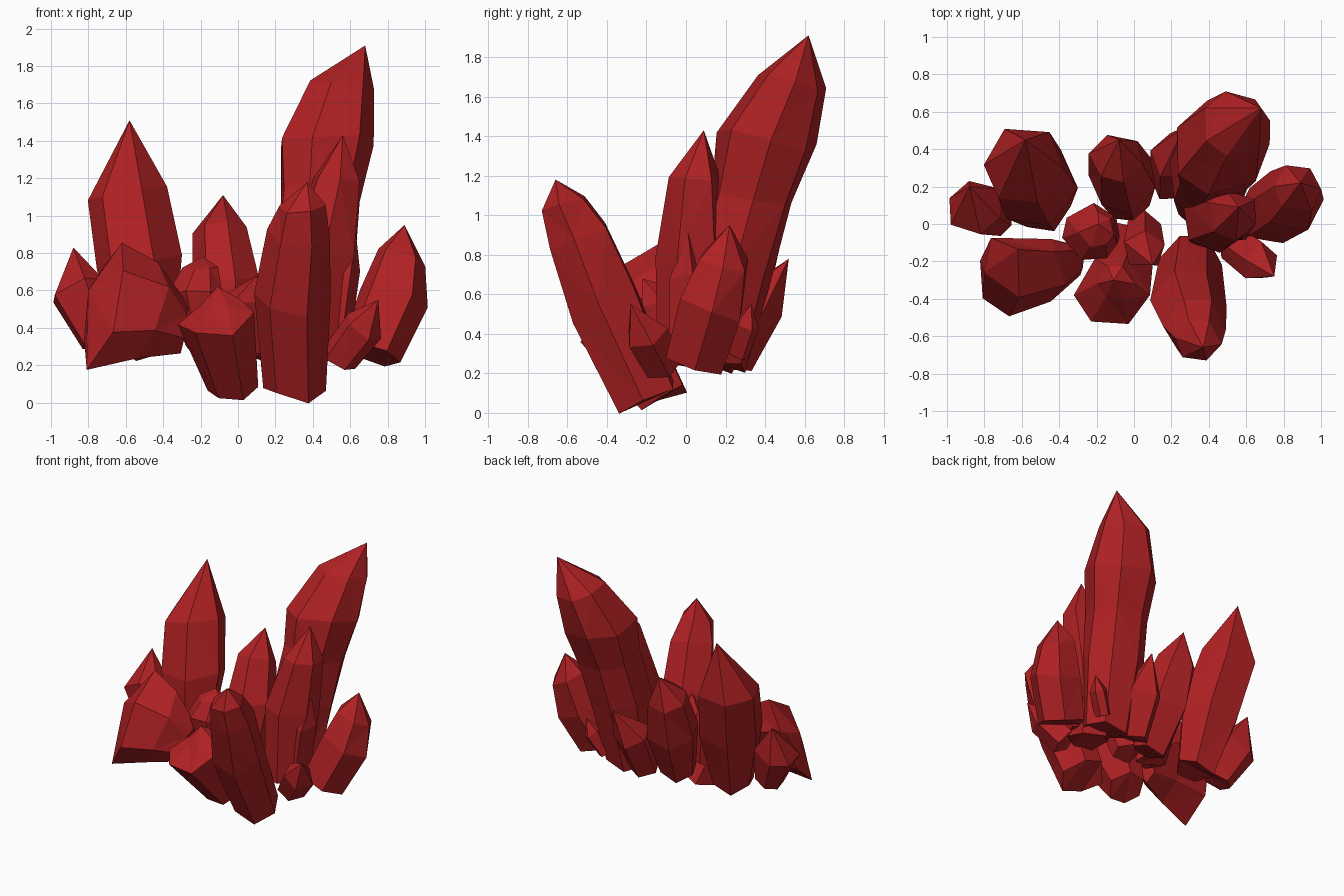
import bpy, bmesh, math, random
from mathutils import Vector

random.seed(7)

cube = bpy.data.objects.get("Cube")
if cube:
    bpy.data.objects.remove(cube)

# Single deep red material
red = bpy.data.materials.new("deep_red_crystal")
red.use_nodes = True
colour = (0.43, 0.015, 0.017, 1)
red.diffuse_color = colour
red.node_tree.nodes["Principled BSDF"].inputs["Base Color"].default_value = colour


def crystal(name, rings, tip, sides=6, turn=0.0, squash=1.0, side=(0, 1, 0)):
    """Faceted shard: irregular rings (x, y, z, radius) closed by a pointed tip."""
    bm = bmesh.new()
    axis = (Vector(rings[-1][:3]) - Vector(rings[0][:3])).normalized()
    u = Vector(side)
    u = (u - axis * u.dot(axis)).normalized()
    v = axis.cross(u)
    skew = [random.uniform(-0.14, 0.14) for _ in range(sides)]
    loops = []
    for x, y, z, radius in rings:
        loop = []
        for i in range(sides):
            angle = math.tau * (i + skew[i]) / sides + turn
            r = radius * random.uniform(1, 1.1)
            point = Vector((x, y, z)) + r * (u * math.cos(angle) * squash + v * math.sin(angle))
            point += axis * radius * random.uniform(-0.17, 0.17)
            loop.append(bm.verts.new(point))
        loops.append(loop)
    top = bm.verts.new(tip)
    for i in range(sides):
        j = (i + 1) % sides
        for low, high in zip(loops, loops[1:]):
            bm.faces.new((low[i], low[j], high[j], high[i]))
        bm.faces.new((loops[-1][i], loops[-1][j], top))
    bm.faces.new(loops[0][::-1])
    # Split into flat facets
    bmesh.ops.triangulate(bm, faces=bm.faces[:])
    bmesh.ops.recalc_face_normals(bm, faces=bm.faces[:])
    mesh = bpy.data.meshes.new(name)
    bm.to_mesh(mesh)
    bm.free()
    mesh.materials.append(red)
    bpy.context.collection.objects.link(bpy.data.objects.new(name, mesh))


# Tall back shards
crystal("tallest_crystal",
        [(.38, .14, .27, .17), (.4, .24, .78, .22), (.43, .33, 1.1, .21),
         (.46, .41, 1.38, .25), (.54, .54, 1.68, .17)],
        (.68, .62, 1.91), sides=7, turn=.3)
crystal("tall_front_companion",
        [(.42, 0, .25, .14), (.44, .04, .8, .19), (.53, .05, 1.18, .13)],
        (.56, .09, 1.43), turn=.2)
crystal("companion_spur",
        [(.5, 0, .3, .1), (.56, 0, .7, .09)], (.63, .01, .91), sides=5)
crystal("tall_left_crystal",
        [(-.48, .1, .28, .14), (-.53, .2, .72, .22), (-.59, .31, 1.11, .21)],
        (-.58, .45, 1.51), turn=.5)
crystal("middle_back_crystal",
        [(-.03, .13, .25, .12), (-.06, .24, .6, .18), (-.09, .36, .91, .14)],
        (-.08, .45, 1.11), turn=.3)
crystal("small_back_crystal",
        [(.2, .22, .25, .11), (.22, .36, .55, .13)], (.27, .52, .78), sides=5)
crystal("small_rear_stub",
        [(.5, .26, .3, .06), (.59, .31, .45, .06)], (.63, .33, .55), sides=5)

# Front shards leaning forward
crystal("front_crystal",
        [(.31, -.2, .08, .16), (.29, -.41, .55, .19), (.33, -.55, .9, .16), (.34, -.62, 1.05, .12)],
        (.37, -.66, 1.18), turn=.4)
crystal("front_stub",
        [(-.03, -.12, .07, .13), (-.12, -.36, .43, .2), (-.1, -.32, .55, .1)],
        (-.11, -.3, .62), turn=.5)
crystal("broad_left_slab",
        [(-.29, -.19, .4, .13), (-.46, -.25, .5, .27), (-.7, -.28, .53, .36)],
        (-.8, -.26, .6), turn=.52, squash=.52, side=(0, .93, -.37))

# Outer side shards
crystal("far_left_crystal",
        [(-.74, .03, .33, .1), (-.85, .09, .6, .15)], (-.88, .2, .83), turn=.2)
crystal("right_crystal",
        [(.7, .04, .25, .16), (.83, .13, .56, .18), (.88, .19, .78, .13)],
        (.89, .22, .95), turn=.4)

# Small filler shards
crystal("small_right_crystal",
        [(.54, -.11, .23, .1), (.67, -.2, .4, .11)], (.75, -.28, .55), sides=5)
crystal("small_left_filler",
        [(-.18, -.03, .3, .1), (-.23, -.05, .6, .15), (-.2, -.03, .72, .09)],
        (-.19, 0, .78), sides=7)
crystal("small_centre_filler",
        [(.05, -.02, .28, .09), (.05, -.14, .56, .11)], (.1, -.22, .68), sides=5)
